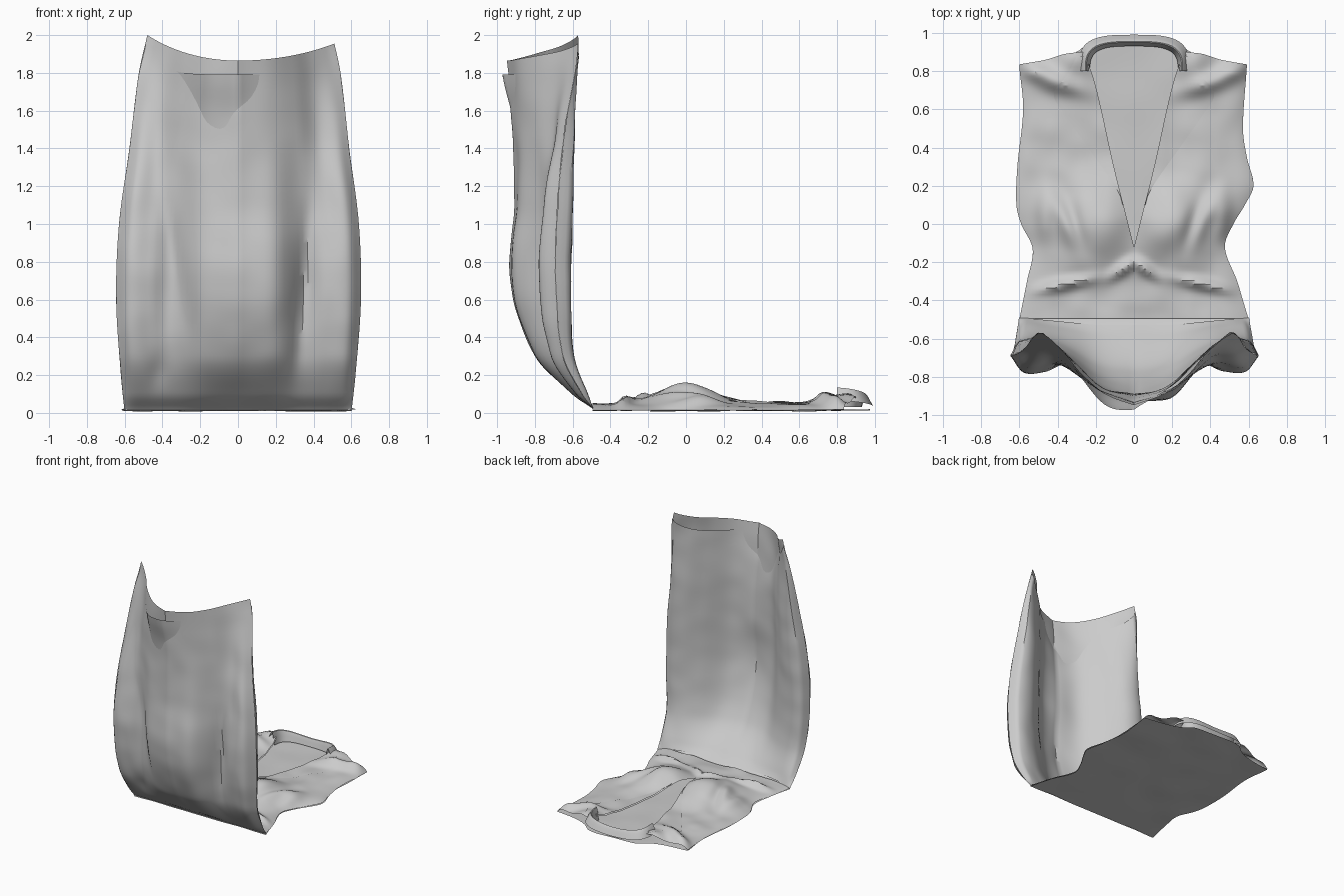
import bpy, bmesh
from math import exp, pi, cos, sin
from mathutils import Vector, noise

if "Cube" in bpy.data.objects:
    bpy.data.objects.remove(bpy.data.objects["Cube"])


def spline(keys, t):
    """Smooth interpolation through (t, value) keys."""
    if t <= keys[0][0]:
        return keys[0][1]
    for i in range(len(keys) - 1):
        (a, p), (b, q) = keys[i], keys[i + 1]
        if t <= b:
            def slope(j):
                lo, hi = max(j - 1, 0), min(j + 1, len(keys) - 1)
                return (keys[hi][1] - keys[lo][1]) / (keys[hi][0] - keys[lo][0])
            h = b - a
            s = (t - a) / h
            return ((2*s**3 - 3*s**2 + 1)*p + (s**3 - 2*s**2 + s)*h*slope(i)
                    + (3*s**2 - 2*s**3)*q + (s**3 - s**2)*h*slope(i + 1))
    return keys[-1][1]


def bump(x, y, cx, cy, rx, ry, angle=0):
    c, s = cos(angle), sin(angle)
    dx, dy = x - cx, y - cy
    return exp(-((dx*c + dy*s) / rx)**2 - ((dy*c - dx*s) / ry)**2)


def rough(x, y, seed, scale=6):
    return noise.noise(Vector((x*scale, y*scale, seed)))


def sheet(name, func, nu, nv, u0=-1, u1=1):
    """Cloth surface from func(u, v), v running 0..1."""
    bm = bmesh.new()
    rows = [[bm.verts.new(func(u0 + (u1 - u0)*i/nu, j/nv)) for i in range(nu + 1)]
            for j in range(nv + 1)]
    for r, s in zip(rows, rows[1:]):
        for i in range(nu):
            bm.faces.new((r[i], r[i + 1], s[i + 1], s[i]))
    me = bpy.data.meshes.new(name)
    bm.to_mesh(me)
    bm.free()
    ob = bpy.data.objects.new(name, me)
    bpy.context.collection.objects.link(ob)
    bpy.ops.object.select_all(action='DESELECT')
    ob.select_set(True)
    bpy.context.view_layer.objects.active = ob
    bpy.ops.object.shade_smooth_by_angle(angle=0.6)
    return ob


# Skirt: depth of each layer across the width, at several heights
Z = (0.02, 0.1, 0.3, 0.7, 1.1, 1.5, 1.9)
UO = (0, .3, .55, .72, .9, 1)
OUTER = ((-.49, -.49, -.49, -.49, -.49, -.49),
         (-.60, -.60, -.58, -.58, -.58, -.55),
         (-.80, -.77, -.69, -.70, -.71, -.65),
         (-.93, -.88, -.74, -.77, -.77, -.69),
         (-.91, -.87, -.76, -.74, -.75, -.68),
         (-.92, -.87, -.78, -.70, -.68, -.64),
         (-.95, -.89, -.78, -.68, -.60, -.57))
UI = (0, .3, .55, .75, .94, 1)
INNER = ((-.49, -.49, -.49, -.49, -.49, -.49),
         (-.58, -.58, -.55, -.53, -.52, -.55),
         (-.77, -.74, -.65, -.60, -.60, -.65),
         (-.91, -.84, -.69, -.62, -.62, -.69),
         (-.89, -.85, -.70, -.61, -.61, -.68),
         (-.905, -.85, -.72, -.62, -.59, -.64),
         (-.93, -.87, -.75, -.65, -.57, -.57))
WIDTH = ((0, .6), (.2, .62), (.6, .645), (1, .63), (1.4, .575), (1.8, .525), (2, .48))


def skirt_y(table, us, u, z):
    col = [(zz, spline(list(zip(us, row)), abs(u))) for zz, row in zip(Z, table)]
    return spline(col, z)


def skirt_x(u, z):
    return u*spline(WIDTH, z) + (0.02*max(u, 0)*z/2)


def edge_u(u):
    return sin(u*pi/2)*.5 + u*.5


def skirt_outer(u, v):
    u = edge_u(u)
    hem = 1.865 + (.135 if u < 0 else .09)*u*u
    z = .012 + (hem - .012)*v**1.4
    x = skirt_x(u, z)
    y = skirt_y(OUTER, UO, u, z)
    fade = min(1, z/.3)
    y += fade*(.03*bump(x, z, -.42, .2, .05, .09) - .03*bump(x, z, .2, .6, .1, .5)
               + .03*bump(x, z, .34, .6, .04, .4, -.08) + .02*bump(x, z, -.33, .8, .05, .4, .2)
               + .006*rough(x, z, 3))
    return x, y, z


def skirt_inner(u, v):
    u = edge_u(u)
    hem = 1.79 + (.2 if u < 0 else .155)*abs(u)**5
    z = .04*(1 - abs(u)**6) + .012 + (hem - .05)*v**1.4
    x = skirt_x(u, z)
    y = skirt_y(INNER, UI, u, z)
    y -= .085*bump(x, z, -.14, 1.88, .2, .28)
    return x, y + min(1, z/.3)*.005*rough(x, z, 8), z


sheet("skirt_back", skirt_outer, 60, 60)
sheet("skirt_front", skirt_inner, 60, 60)

# Bodice lying on the floor
LEFT = ((-.5, .6), (-.4, .58), (-.3, .56), (-.13, .53), (0, .59), (.1, .615),
        (.3, .61), (.6, .58), (.82, .6))
RIGHT = ((-.5, .6), (-.4, .57), (-.3, .54), (-.12, .475), (0, .52), (.1, .58),
         (.2, .625), (.35, .59), (.5, .57), (.82, .59))
NECK = ((-.12, 0), (0, .03), (.3, .105), (.72, .2), (.9, .26))
SHOULDER = ((0, .975), (.35, .965), (.5, .90), (.7, .86), (1, .835))


def half_width(side, y):
    return spline(LEFT if side < 0 else RIGHT, y)


def bodice_back(u, v):
    y = -.495 + (spline(SHOULDER, abs(u)) + .495)*v
    x = u*half_width(u, y)
    return x, y, .012 + .008*rough(x, y, 1, 4) + .012*max(0, y - .6)


def cloth_height(x, y):
    a = abs(x)
    z = .045 + .012*rough(x, y, 5, 7)
    z += .085*bump(a, y, .2, .02, .17, .19) + .035*bump(a, y, .13, -.05, .25, .2)
    z += .03*bump(a, y, .35, .0, .05, .2, -.5) - .03*bump(a, y, .3, -.03, .04, .14, -.3)
    z += .045*bump(a, y, .38, -.32, .17, .03, -.2) + .04*bump(a, y, .05, -.23, .09, .03, -.6)
    z += .04*bump(a, y, .47, .03, .05, .13)
    z += .055*bump(a, y, .4, .74, .16, .05, .3) + .05*bump(a, y, .3, .86, .1, .1)
    z += .03*bump(a, y, .53, .8, .1, .04)
    return z


def bodice_front(side):
    def f(u, v):
        top = spline(((0, .9), (.3, .89), (.6, .86), (1, .835)), u)
        y = -.495 + (top + .495)*v
        inner = spline(NECK, y)
        a = inner + u*(half_width(side, y) - inner)
        z = cloth_height(side*a, y)
        rim = 1 - u**8                     # pull the side seam to the floor
        return side*a, y, .018 + (z - .018)*rim
    return f


def lapel(side):
    outer = ((.1, .05), (.2, .1), (.4, .24), (.57, .36), (.68, .42), (.78, .35), (.9, .29))
    def f(u, v):
        y = .1 + .78*v
        a = spline(NECK, y)
        a += u*max(.004, spline(outer, y) - a)
        return side*a, y, cloth_height(side*a, y) + .012*(1 - u*.6)
    return f


sheet("bodice_back", bodice_back, 50, 60)
for side, label in ((-1, "left"), (1, "right")):
    sheet("bodice_front_" + label, bodice_front(side), 36, 75, 0, 1)
    sheet("lapel_" + label, lapel(side), 10, 40, 0, 1)


# Folded collar around the back of the neck
def collar(u, v):
    a = u*pi/2
    grow = spline(((0, 0), (.5, .025), (1, .06)), v)
    n = lambda t: (1 if t >= 0 else -1)*abs(t)**.6
    x = n(sin(a))*(.23 + grow)
    y = .80 + n(max(cos(a), 0))*(.13 + grow)
    lift = .6 + .4*abs(u)
    z = spline(((0, .03), (.4, .03 + .1*lift), (.6, .03 + .095*lift), (1, .035 + .03*abs(u))), v)
    return x, y, z


sheet("collar", collar, 40, 10)
